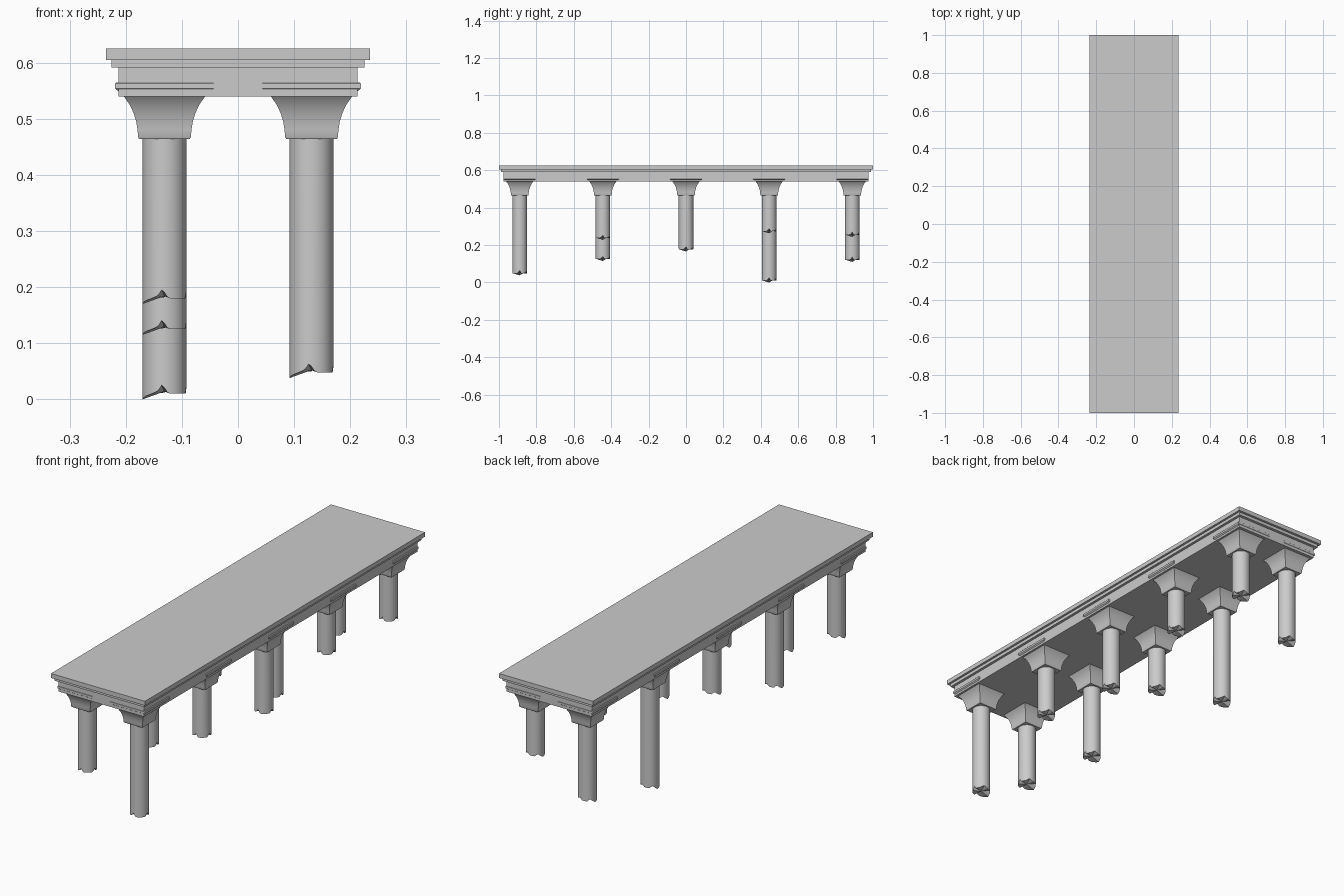
import bpy, bmesh, math

if "Cube" in bpy.data.objects:
    bpy.data.objects.remove(bpy.data.objects["Cube"])


def finish(name, bm, smooth=False):
    bmesh.ops.recalc_face_normals(bm, faces=bm.faces[:])
    me = bpy.data.meshes.new(name)
    bm.to_mesh(me)
    bm.free()
    ob = bpy.data.objects.new(name, me)
    bpy.context.collection.objects.link(ob)
    if smooth:
        bpy.ops.object.select_all(action='DESELECT')
        ob.select_set(True)
        bpy.context.view_layer.objects.active = ob
        bpy.ops.object.shade_smooth_by_angle(angle=math.radians(30))
    return ob


def skin(bm, rings, cap_start=True):
    """Join rings of points into a tube and cap it."""
    vs = [[bm.verts.new(p) for p in r] for r in rings]
    n = len(vs[0])
    for a, b in zip(vs, vs[1:]):
        for i in range(n):
            j = (i + 1) % n
            bm.faces.new((a[i], a[j], b[j], b[i]))
    if cap_start:
        bm.faces.new(vs[0])
    bm.faces.new(vs[-1])
    return vs


def slab(name, hx, hy, z0, z1):
    bm = bmesh.new()
    skin(bm, [[(-hx, -hy, z), (hx, -hy, z), (hx, hy, z), (-hx, hy, z)] for z in (z0, z1)])
    return finish(name, bm)


# Stepped entablature
slab("architrave", 0.213, 0.976, 0.540, 0.592)
slab("cornice_step", 0.225, 0.989, 0.591, 0.606)
slab("cornice_top", 0.235, 1.0, 0.605, 0.625)

# Square capital profile: half width, height
CAPITAL = [(0.045, 0.464), (0.047, 0.467), (0.048, 0.480), (0.0505, 0.495),
           (0.055, 0.510), (0.062, 0.525), (0.0725, 0.540), (0.082, 0.549),
           (0.086, 0.552), (0.088, 0.554), (0.088, 0.563), (0.086, 0.565)]

# Broken rim of the shaft: angle in degrees, height above the lowest point
RIM = [(0, .025), (12, .010), (45, .012), (70, .022), (90, .012), (120, .010),
       (140, .020), (160, .008), (180, 0), (235, .010), (253, .015), (264, .027),
       (280, .010), (340, .010), (360, .025)]


def rim_height(a):
    for (a0, h0), (a1, h1) in zip(RIM, RIM[1:]):
        if a <= a1:
            return h0 + (h1 - h0) * (a - a0) / (a1 - a0)


def capital(name, x, y):
    bm = bmesh.new()
    skin(bm, [[(x + sx * h, y + sy * h, z) for sx, sy in ((-1, -1), (1, -1), (1, 1), (-1, 1))]
              for h, z in CAPITAL])
    finish(name, bm, True)


def shaft(name, x, y, bottom, r=0.039, n=48):
    angles = [360 * i / n for i in range(n)]

    def ring(rad, zf):
        return [(x + rad * math.cos(math.radians(a)), y + rad * math.sin(math.radians(a)), zf(a))
                for a in angles]
    bm = bmesh.new()
    vs = skin(bm, [ring(r, lambda a: bottom + rim_height(a)), ring(r, lambda a: 0.48)], False)
    # jagged broken underside meeting at a raised centre
    c = bm.verts.new((x, y, bottom + 0.014))
    for i in range(n):
        bm.faces.new((vs[0][i], c, vs[0][(i + 1) % n]))
    finish(name, bm, True)


# Two rows of columns broken at different heights, front to back
ROWS = {"left": (-0.131, [0.170, 0.115, 0.255, 0.0, 0.110]),
        "right": (0.131, [0.038, 0.228, 0.166, 0.263, 0.244])}
for side, (x, bottoms) in ROWS.items():
    for i, b in enumerate(bottoms):
        y = (i - 2) * 0.4445
        capital(f"{side}_capital_{i + 1}", x, y)
        shaft(f"{side}_broken_shaft_{i + 1}", x, y, b)
